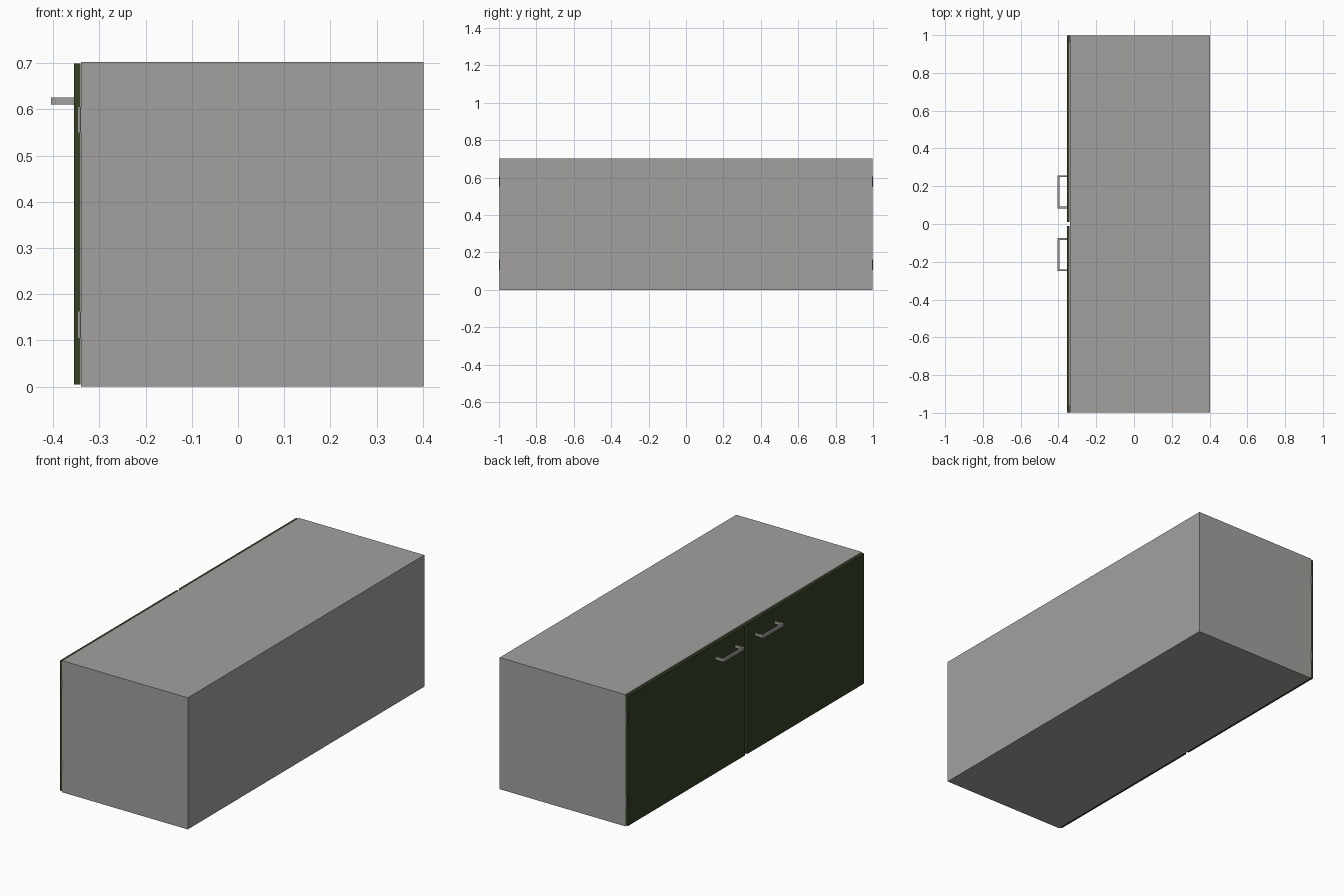
import bpy
from mathutils import Vector

if "Cube" in bpy.data.objects:
    bpy.data.objects.remove(bpy.data.objects["Cube"])


def material(name, rgb):
    m = bpy.data.materials.new(name)
    m.diffuse_color = (*rgb, 1.0)
    m.use_nodes = True
    m.node_tree.nodes["Principled BSDF"].inputs["Base Color"].default_value = m.diffuse_color
    return m


GREY = material("grey_metal", (0.36, 0.355, 0.345))
GREEN = material("dark_green", (0.035, 0.052, 0.018))


def box(name, lo, hi, mat, bevel=0.0):
    lo, hi = Vector(lo), Vector(hi)
    bpy.ops.mesh.primitive_cube_add(size=1, location=(lo + hi) / 2)
    ob = bpy.context.object
    ob.name = name
    ob.scale = hi - lo
    bpy.ops.object.transform_apply(location=False, rotation=False, scale=True)
    ob.data.materials.append(mat)
    if bevel:
        mod = ob.modifiers.new("soft_edge", "BEVEL")
        mod.width = bevel
        mod.segments = 2
    return ob


XF, XB, Y, H, T = -0.34, 0.402, 0.998, 0.703, 0.018  # carcass front, back, half length, height, wall

# Hollow carcass, open on the door side
box("bottom_panel", (XF, -Y, 0), (XB, Y, T), GREY)
box("top_panel", (XF, -Y, H - T), (XB, Y, H), GREY)
box("back_panel", (XB - T, -Y, T), (XB, Y, H - T), GREY)
for s, side in ((-1, "front"), (1, "rear")):
    a, b = sorted((s * Y, s * (Y - T)))
    box(side + "_end_panel", (XF, a, T), (XB - T, b, H - T), GREY)

# Doors, handles and hinges, one set for each half
for s, side in ((-1, "front"), (1, "rear")):
    def span(p, q):
        return sorted((s * p, s * q))

    # Door leaf, with its inner layer cut back around the hinges
    a, b = span(0.01, 0.997)
    box(side + "_door", (-0.355, a, 0.005), (-0.348, b, 0.699), GREEN)
    a, b = span(0.01, 0.96)
    box(side + "_door_core", (-0.348, a, 0.005), (-0.3415, b, 0.699), GREEN)
    a, b = span(0.96, 0.997)
    for i, (z0, z1) in enumerate(((0.005, 0.105), (0.162, 0.55), (0.605, 0.699))):
        box(f"{side}_door_edge_{i}", (-0.348, a, z0), (-0.3415, b, z1), GREEN)

    # Hinge plates and pins
    for i, (z0, z1) in enumerate(((0.105, 0.162), (0.55, 0.605))):
        a, b = span(0.96, 0.998)
        box(f"{side}_hinge_{i}", (-0.348, a, z0), (XF, b, z1), GREY)
        bpy.ops.mesh.primitive_cylinder_add(vertices=16, radius=0.0035, depth=z1 - z0,
                                            location=(-0.3445, s * 0.9965, (z0 + z1) / 2))
        pin = bpy.context.object
        pin.name = f"{side}_hinge_pin_{i}"
        pin.data.materials.append(GREY)
        bpy.ops.object.shade_smooth_by_angle()

    # U-shaped pull handle
    h0, h1 = (0.075, 0.25) if s < 0 else (0.083, 0.258)
    a, b = span(h0, h1)
    z0, z1 = 0.611, 0.626
    box(side + "_handle_grip", (-0.405, a, z0), (-0.395, b, z1), GREY, 0.001)
    for i, y in enumerate((a, b - 0.01)):
        box(f"{side}_handle_leg_{i}", (-0.396, y, z0), (-0.355, y + 0.01, z1), GREY, 0.001)
